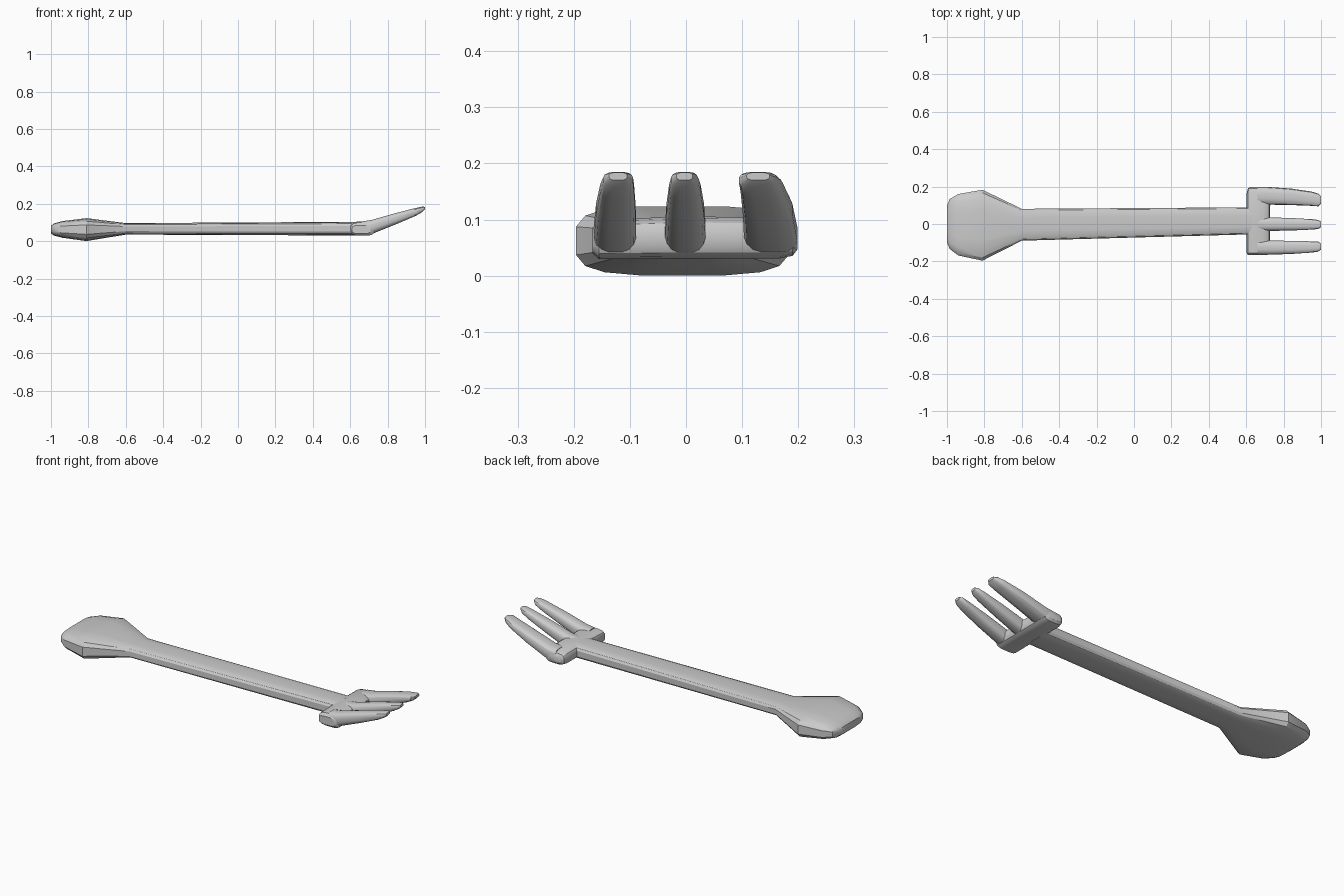
import bpy, bmesh, math

if "Cube" in bpy.data.objects:
    bpy.data.objects.remove(bpy.data.objects["Cube"])


def loft(name, sections, axis="x", n=16, power=0.6):
    """Skin rounded rings; each section is (position, a0, a1, z0, z1)."""
    bm = bmesh.new()
    rings = []
    for s, a0, a1, z0, z1 in sections:
        ring = []
        for i in range(n):
            t = 2 * math.pi * (i + 0.5) / n
            c, d = math.cos(t), math.sin(t)
            a = (a0 + a1) / 2 + (a1 - a0) / 2 * math.copysign(abs(c) ** power, c)
            z = (z0 + z1) / 2 + (z1 - z0) / 2 * math.copysign(abs(d) ** power, d)
            ring.append(bm.verts.new((s, a, z) if axis == "x" else (a, s, z)))
        rings.append(ring)
    for r, q in zip(rings, rings[1:]):
        for i in range(n):
            j = (i + 1) % n
            bm.faces.new((r[i], r[j], q[j], q[i]))
    bm.faces.new(rings[0])
    bm.faces.new(rings[-1])
    bmesh.ops.recalc_face_normals(bm, faces=bm.faces)
    mesh = bpy.data.meshes.new(name)
    bm.to_mesh(mesh)
    bm.free()
    ob = bpy.data.objects.new(name, mesh)
    bpy.context.collection.objects.link(ob)
    bpy.ops.object.select_all(action="DESELECT")
    ob.select_set(True)
    bpy.context.view_layer.objects.active = ob
    bpy.ops.object.shade_smooth_by_angle(angle=math.radians(30))
    return ob


# Flared grip and long shaft
loft("handle", [
    (-1.00, -0.10, 0.10, 0.042, 0.082),
    (-0.985, -0.135, 0.135, 0.030, 0.095),
    (-0.94, -0.17, 0.162, 0.018, 0.108),
    (-0.81, -0.198, 0.185, 0.000, 0.124),
    (-0.60, -0.09, 0.082, 0.035, 0.097),
    (0.63, -0.056, 0.09, 0.030, 0.104),
], power=0.55)

# Crossbar joining the tines
loft("crossbar", [
    (-0.167, 0.608, 0.71, 0.040, 0.085),
    (-0.155, 0.602, 0.73, 0.029, 0.100),
    (0.00, 0.602, 0.728, 0.030, 0.106),
    (0.165, 0.602, 0.73, 0.030, 0.104),
    (0.190, 0.608, 0.72, 0.035, 0.095),
    (0.199, 0.622, 0.70, 0.047, 0.080),
], axis="y", power=0.6)

# Upswept tines: y range at the root, then at the tip
tines = {
    "lower_tine": (-0.165, -0.088, -0.148, -0.094),
    "middle_tine": (-0.038, 0.036, -0.027, 0.022),
    "upper_tine": (0.103, 0.199, 0.094, 0.163),
}
for name, (r0, r1, t0, t1) in tines.items():
    secs = []
    for x, k, z0, z1 in [(0.66, 0.0, 0.030, 0.106), (0.71, 0.0, 0.036, 0.113),
                         (0.84, 0.25, 0.088, 0.150), (0.95, 0.7, 0.135, 0.178),
                         (0.985, 1.0, 0.155, 0.185)]:
        secs.append((x, r0 + (t0 - r0) * k, r1 + (t1 - r1) * k, z0, z1))
    m, h = (t0 + t1) / 2, (t1 - t0) * 0.3
    secs.append((1.0, m - h, m + h, 0.170, 0.184))
    loft(name, secs, power=0.7)
